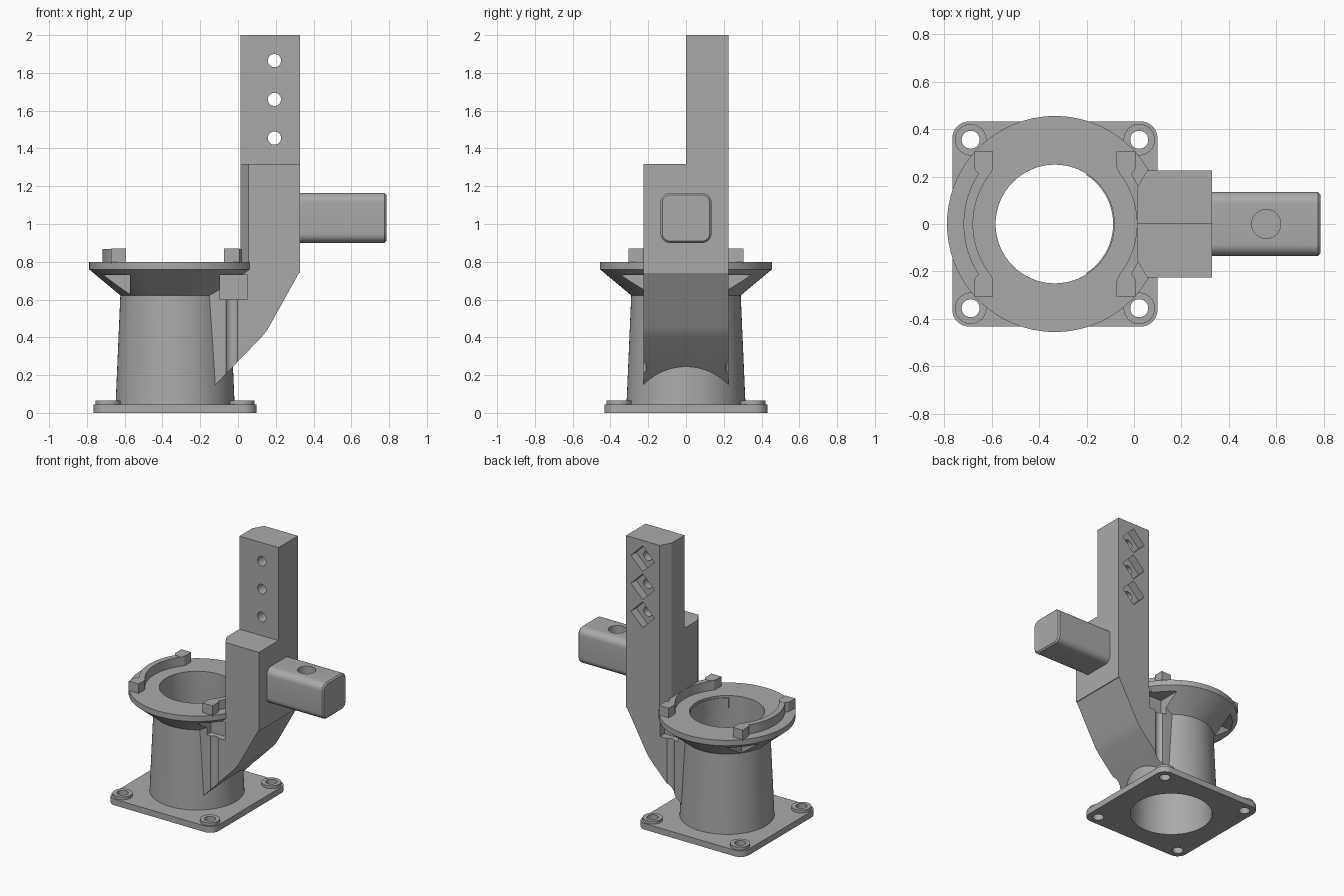
import bpy, bmesh, math
from mathutils import Matrix

cube = bpy.data.objects.get("Cube")
if cube:
    bpy.data.objects.remove(cube, do_unlink=True)

CX = -0.333          # axis of the tube
grey = bpy.data.materials.new("plain grey")
grey.use_nodes = True
grey.diffuse_color = (0.4, 0.4, 0.4, 1)
grey.node_tree.nodes["Principled BSDF"].inputs["Base Color"].default_value = (0.4, 0.4, 0.4, 1)


def finish(name, bm):
    bmesh.ops.recalc_face_normals(bm, faces=bm.faces)
    mesh = bpy.data.meshes.new(name)
    bm.to_mesh(mesh)
    bm.free()
    mesh.materials.append(grey)
    ob = bpy.data.objects.new(name, mesh)
    bpy.context.collection.objects.link(ob)
    return ob


def prism(name, pts, lo, hi, axis="z"):
    """Extrude a 2D outline along an axis."""
    put = {"z": lambda a, b, h: (a, b, h),
           "y": lambda a, b, h: (a, h, b),
           "x": lambda a, b, h: (h, a, b)}[axis]
    bm = bmesh.new()
    rings = [[bm.verts.new(put(a, b, h)) for a, b in pts] for h in (lo, hi)]
    n = len(pts)
    for ring in rings:
        bm.faces.new(ring)
    for i in range(n):
        j = (i + 1) % n
        bm.faces.new((rings[0][i], rings[0][j], rings[1][j], rings[1][i]))
    return finish(name, bm)


def arc(x, y, r, a0=0, a1=360, n=48):
    full = a1 - a0 == 360
    steps = [math.radians(a0 + (a1 - a0) * i / n) for i in range(n if full else n + 1)]
    return [(x + r * math.cos(a), y + r * math.sin(a)) for a in steps]


def rounded(x, y, hx, hy, r):
    pts = []
    for k, (sx, sy) in enumerate([(1, 1), (-1, 1), (-1, -1), (1, -1)]):
        pts += arc(x + sx * (hx - r), y + sy * (hy - r), r, k * 90, k * 90 + 90, 8)
    return pts


def box_pts(x0, x1, y0, y1):
    return [(x0, y0), (x1, y0), (x1, y1), (x0, y1)]


def lathe(name, profile, n=96):
    """Turn a closed (radius, height) outline around the tube axis."""
    bm = bmesh.new()
    rings = []
    for i in range(n):
        a = math.tau * i / n
        rings.append([bm.verts.new((CX + r * math.cos(a), r * math.sin(a), z)) for r, z in profile])
    m = len(profile)
    for i in range(n):
        a, b = rings[i], rings[(i + 1) % n]
        for j in range(m):
            k = (j + 1) % m
            bm.faces.new((a[j], b[j], b[k], a[k]))
    return finish(name, bm)


def boolean(ob, cutters, op="DIFFERENCE"):
    bpy.context.view_layer.objects.active = ob
    for c in cutters:
        mod = ob.modifiers.new("cut", "BOOLEAN")
        mod.operation, mod.solver, mod.object = op, "EXACT", c
        bpy.ops.object.modifier_apply(modifier=mod.name)


cutters = []


def cutter(ob):
    ob.hide_render = True
    cutters.append(ob)
    return ob


parts = []

# Cutters shared by several parts
bore = cutter(prism("bore_cutter", arc(CX, 0, 0.25, n=96), -0.1, 0.9))
for v in bore.data.vertices:            # the bore widens toward the base
    s = 1.14 if v.co.z < 0 else 0.96
    v.co.x, v.co.y = CX + (v.co.x - CX) * s, v.co.y * s

pockets, channels = [], []
for sx in (-1, 1):
    for sy in (-1, 1):
        px = CX + sx * 0.311
        ys = sorted((sy * 0.175, sy * 0.5))
        pockets.append(cutter(prism("pocket_cutter", box_pts(px - 0.073, px + 0.073, *ys), 0.6, 0.73)))
        if sx > 0:
            channels.append(cutter(prism("channel_cutter", arc(CX + 0.3, sy * 0.245, 0.036, n=32), 0.06, 0.65)))

# Base plate with four corner bosses
base = prism("base_plate", rounded(CX, 0, 0.432, 0.432, 0.07), 0, 0.045)
corners = [(CX + sx * 0.355, sy * 0.355) for sx in (-1, 1) for sy in (-1, 1)]
holes = [cutter(prism("screw_hole_cutter", arc(x, y, 0.038, n=32), -0.1, 0.2)) for x, y in corners]
boolean(base, [bore] + holes)
parts.append(base)
for (x, y), hole in zip(corners, holes):
    boss = prism("corner_boss", arc(x, y, 0.066), 0.04, 0.066)
    boolean(boss, [hole])
    parts.append(boss)

# Tapered tube flaring into the upper flange
tube = lathe("tube_and_flange", [(0.284, 0.0), (0.317, 0.0), (0.29, 0.622), (0.455, 0.76),
                                 (0.455, 0.8), (0.25, 0.8), (0.25, 0.6)])
boolean(tube, pockets)
parts.append(tube)

# Curved ribs and posts on top of the flange
for side, name in ((0, "right"), (180, "left")):
    rib = arc(CX, 0, 0.385, side - 39, side + 39) + arc(CX, 0, 0.345, side - 39, side + 39)[::-1]
    parts.append(prism(name + "_rib", rib, 0.79, 0.868))
for sx in (-1, 1):
    for sy in (-1, 1):
        px, py = CX + sx * 0.3, sy * 0.245
        a0 = 180 if sy > 0 else 0
        outline = arc(px, py, 0.04, a0, a0 + 180, 20) + [(px + sy * 0.04, sy * 0.305), (px - sy * 0.04, sy * 0.305)]
        parts.append(prism("flange_post", outline, 0.79, 0.87))

# Side arm: sloping foot merging into the tube, then an upright column
arm = prism("arm", [(-0.2, 0.065), (0.125, 0.402), (0.15, 0.432), (0.168, 0.462), (0.328, 0.75),
                    (0.328, 0.785), (-0.2, 0.785)], -0.226, 0.226, "y")
lower = cutter(prism("lower_block_cutter", [(0.012, -0.15), (0.056, -0.226), (0.328, -0.226),
                                            (0.328, 0.226), (0.056, 0.226), (0.012, 0.15)], 0.74, 1.318))
upper = cutter(prism("upper_block_cutter", [(0.012, 0), (0.328, 0), (0.328, 0.226),
                                            (0.056, 0.226), (0.012, 0.15)], 1.2, 2.0))
boolean(arm, [lower, upper], "UNION")
boolean(arm, [bore] + pockets + channels)

# Column bolt holes with tilted square nut recesses behind
for z in (1.865, 1.66, 1.455):
    hole = cutter(prism("bolt_hole_cutter", arc(0.193, z, 0.035, n=32), -0.1, 0.4, "y"))
    recess = cutter(prism("nut_recess_cutter", arc(0.193, z, 0.095, 0, 360, 4), 0.165, 0.4, "y"))
    boolean(arm, [hole, recess])
parts.append(arm)

# Rounded side bar with a bevelled end and a blind hole on top
bar = prism("side_bar", rounded(0, 1.032, 0.135, 0.132, 0.05), 0.3, 0.785, "x")
bm = bmesh.new()
bm.from_mesh(bar.data)
end = [e for e in bm.edges if all(v.co.x > 0.78 for v in e.verts)]
bmesh.ops.bevel(bm, geom=end, offset=0.01, segments=1, affect="EDGES")
bm.to_mesh(bar.data)
bm.free()
boolean(bar, [cutter(prism("bar_hole_cutter", arc(0.557, 0, 0.061), 1.06, 1.3))])
parts.append(bar)

for c in cutters:
    bpy.data.objects.remove(c, do_unlink=True)

bpy.ops.object.select_all(action="DESELECT")
for p in parts:
    p.select_set(True)
bpy.context.view_layer.objects.active = parts[0]
bpy.ops.object.shade_smooth_by_angle(angle=math.radians(25))
